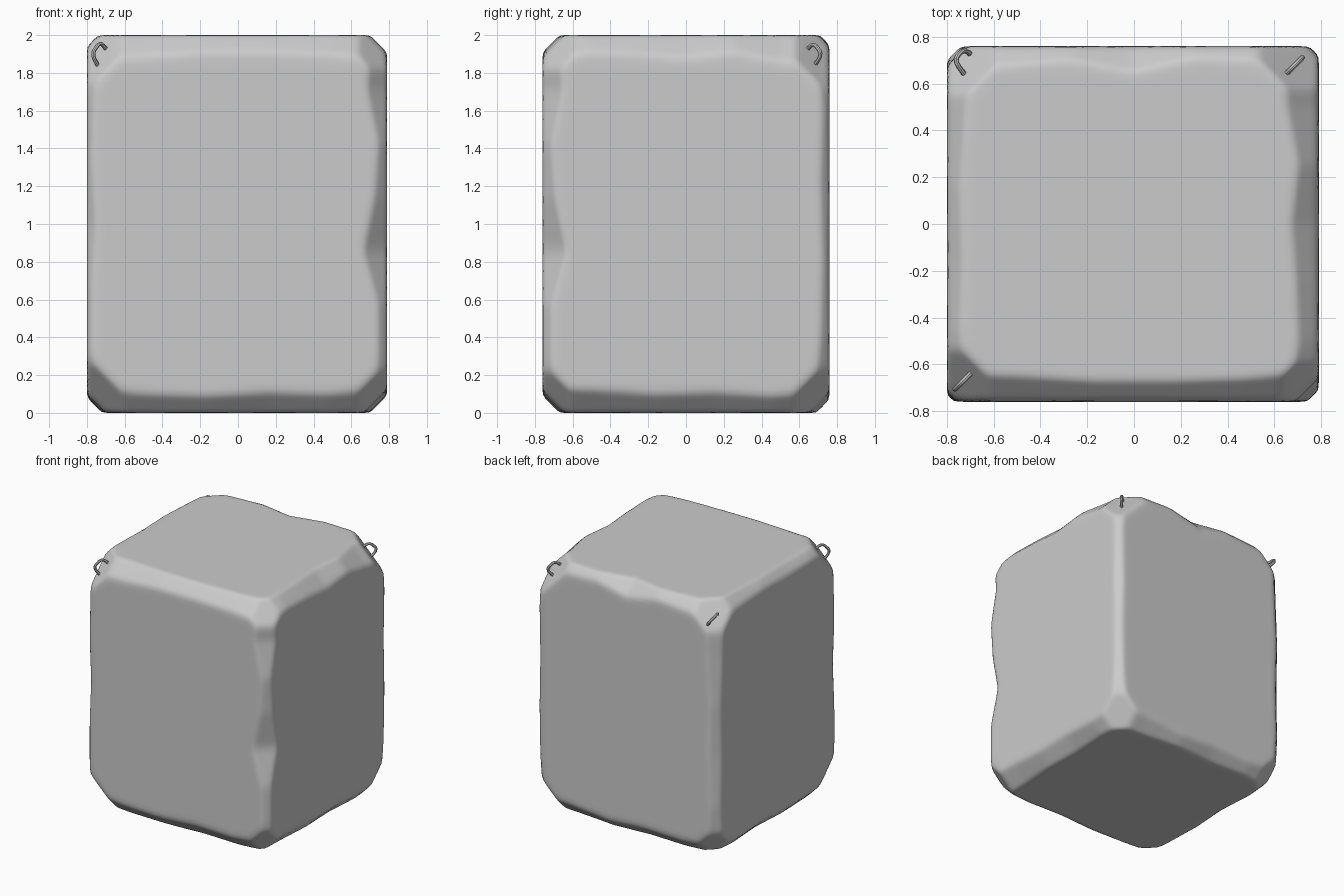
import bpy, bmesh
from mathutils import Vector

if "Cube" in bpy.data.objects:
    bpy.data.objects.remove(bpy.data.objects["Cube"])

C = Vector((-0.005, 0.0, 1.0))
HALF = Vector((0.795, 0.76, 1.0))

# Chamfer widths sampled along each edge: (axis a sign, axis b sign) -> widths
EDGES = {
    # vertical edges, bottom to top
    ('x', -1, 'y', -1): (.06, .03, .03, .05, .03, .04, .06),
    ('x', 1, 'y', -1): (.07, .05, .05, .13, .07, .05, .11, .08),
    ('x', -1, 'y', 1): (.09, .06, .07, .06, .08, .09),
    ('x', 1, 'y', 1): (.09, .05, .04, .05, .04, .07),
    # edges along x, left to right
    ('y', -1, 'z', 1): (.12, .11, .09, .09, .10, .13),
    ('y', 1, 'z', 1): (.10, .08, .06, .11, .05, .06, .10),
    ('y', -1, 'z', -1): (.13, .10, .09, .11, .10, .13),
    ('y', 1, 'z', -1): (.11, .08, .09, .07, .10, .12),
    # edges along y, front to back
    ('x', -1, 'z', 1): (.09, .06, .07, .06, .08, .10),
    ('x', 1, 'z', 1): (.13, .09, .10, .12, .09, .14, .14),
    ('x', -1, 'z', -1): (.12, .09, .08, .10, .08, .11),
    ('x', 1, 'z', -1): (.13, .12, .10, .11, .09, .12),
}
# Corner cuts (x, y, z signs) -> leg length
CORNERS = {
    (-1, -1, 1): .29, (1, -1, 1): .27, (-1, 1, 1): .29, (1, 1, 1): .32,
    (-1, -1, -1): .30, (1, -1, -1): .27, (-1, 1, -1): .26, (1, 1, -1): .29,
}
AX = {'x': 0, 'y': 1, 'z': 2}


def width_at(table, t):
    f = min(max(t, 0), .9999) * (len(table) - 1)
    i = int(f)
    return table[i] + (table[i + 1] - table[i]) * (f - i)


def chip(p):
    """Push a point of the sharp box back onto the chamfer and corner planes."""
    q = p.copy()
    for (a, sa, b, sb), table in EDGES.items():
        i, j = AX[a], AX[b]
        k = 3 - i - j
        w = width_at(table, (q[k] / HALF[k] + 1) / 2)
        over = w - (HALF[i] - sa * q[i]) - (HALF[j] - sb * q[j])
        if over > 0:
            q[i] -= sa * over / 2
            q[j] -= sb * over / 2
    for s, leg in CORNERS.items():
        over = leg - sum(HALF[k] - s[k] * q[k] for k in range(3))
        if over > 0:
            for k in range(3):
                q[k] -= s[k] * over / 3
    return q


# Stone block
bm = bmesh.new()
bmesh.ops.create_cube(bm, size=2)
bmesh.ops.subdivide_edges(bm, edges=bm.edges[:], cuts=63, use_grid_fill=True)
for v in bm.verts:
    v.co = chip(Vector([v.co[k] * HALF[k] for k in range(3)]))
for _ in range(2):
    bmesh.ops.smooth_vert(bm, verts=bm.verts[:], factor=.5,
                          use_axis_x=True, use_axis_y=True, use_axis_z=True)
for v in bm.verts:
    v.co += C
bmesh.ops.recalc_face_normals(bm, faces=bm.faces[:])
for f in bm.faces:
    f.smooth = True
me = bpy.data.meshes.new("stone_block")
bm.to_mesh(me)
bm.free()
bpy.context.collection.objects.link(bpy.data.objects.new("stone_block", me))


# Bent rod loops on the upper corners
def loop(name, pts):
    pts = [Vector(p) for p in pts]
    mid = (pts[0] + pts[-1]) / 2
    inward = (mid - (pts[1] + pts[-2]) / 2).normalized() * .04
    pts = [pts[0] + inward] + pts[1:-1] + [pts[-1] + inward]
    for _ in range(2):
        cut = [pts[0]]
        for a, b in zip(pts, pts[1:]):
            cut += [a.lerp(b, .2), a.lerp(b, .8)]
        pts = cut + [pts[-1]]
    cu = bpy.data.curves.new(name, 'CURVE')
    cu.dimensions = '3D'
    cu.bevel_depth = .011
    cu.bevel_resolution = 2
    cu.use_fill_caps = True
    sp = cu.splines.new('POLY')
    sp.points.add(len(pts) - 1)
    for sp_pt, p in zip(sp.points, pts):
        sp_pt.co = (*p, 1)
    ob = bpy.data.objects.new(name, cu)
    bpy.context.collection.objects.link(ob)
    bpy.ops.object.select_all(action='DESELECT')
    ob.select_set(True)
    bpy.context.view_layer.objects.active = ob
    bpy.ops.object.convert(target='MESH')
    bpy.ops.object.shade_smooth_by_angle()


loop("front_left_loop", [(x, x + .06, z) for x, z in
     ((-.70, 1.935), (-.73, 1.965), (-.775, 1.90), (-.743, 1.835))])
loop("back_right_loop", [(y + .008, y, z) for y, z in
     ((.635, 1.92), (.675, 1.96), (.722, 1.897), (.67, 1.825))])
loop("back_left_loop", [(-.69, .72, 1.83), (-.725, .75, 1.87),
                        (-.77, .70, 1.94), (-.725, .637, 1.90)])
